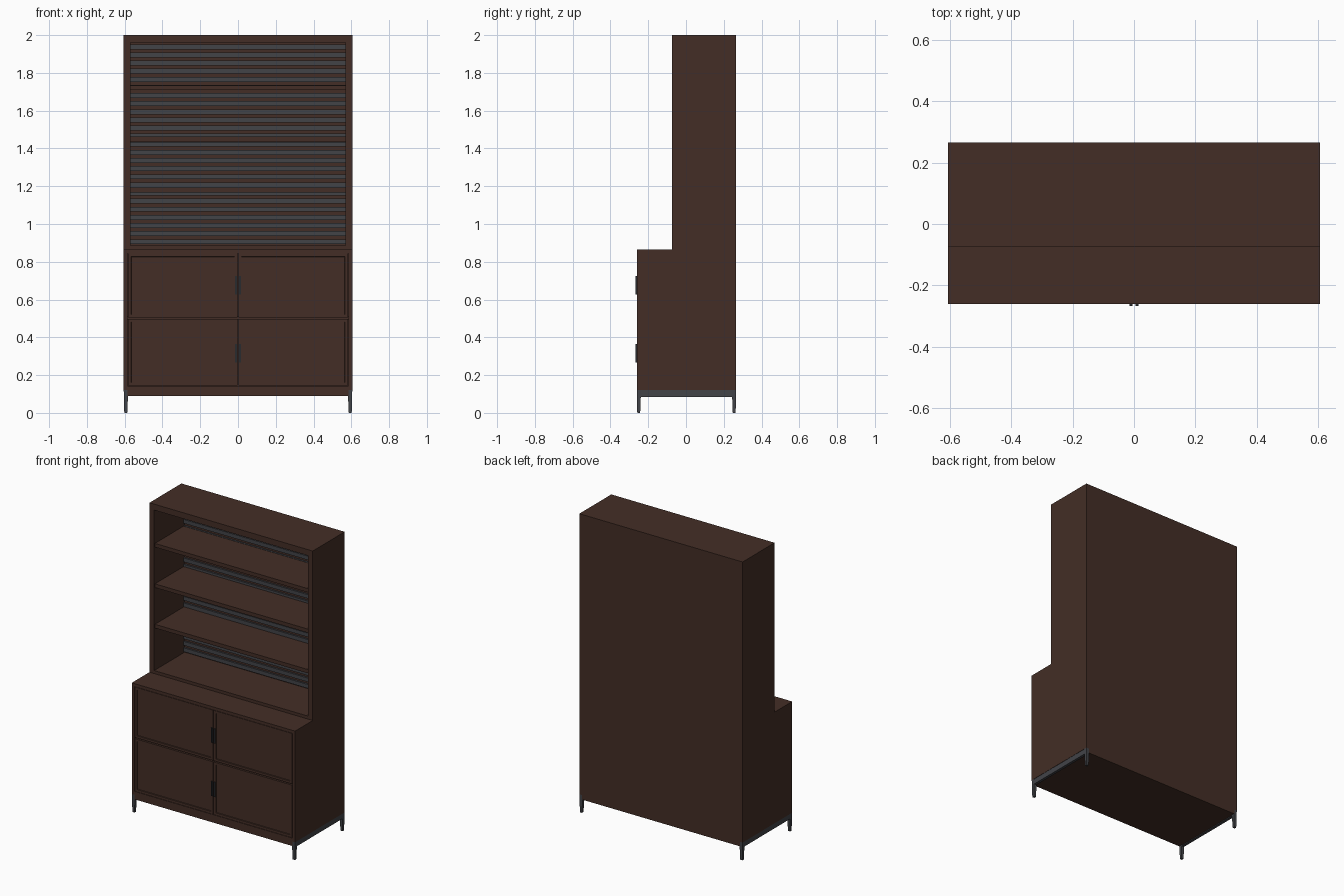
import bpy, bmesh

if "Cube" in bpy.data.objects:
    bpy.data.objects.remove(bpy.data.objects["Cube"])


def material(name, rgb):
    m = bpy.data.materials.new(name)
    m.diffuse_color = (*rgb, 1)
    m.use_nodes = True
    m.node_tree.nodes["Principled BSDF"].inputs["Base Color"].default_value = m.diffuse_color
    return m


WOOD = material("dark_brown_wood", (0.057, 0.027, 0.019))
METAL = material("grey_metal", (0.054, 0.057, 0.064))
DARK = material("dark_handle_metal", (0.022, 0.024, 0.028))


def finish(name, bm, mat):
    bmesh.ops.recalc_face_normals(bm, faces=bm.faces)
    me = bpy.data.meshes.new(name)
    bm.to_mesh(me)
    bm.free()
    me.materials.append(mat)
    ob = bpy.data.objects.new(name, me)
    bpy.context.collection.objects.link(ob)
    return ob


def box_bm(x, y, z):
    """Box from three (low, high) ranges."""
    bm = bmesh.new()
    bmesh.ops.create_cube(bm, size=1)
    for v in bm.verts:
        v.co = [r[0] + (r[1] - r[0]) * (c + 0.5) for r, c in zip((x, y, z), v.co)]
    return bm


def box(name, x, y, z, mat=WOOD):
    return finish(name, box_bm(x, y, z), mat)


def span(s, a, b):
    """Mirror an x (or y) range to the side given by sign s."""
    return tuple(sorted((s * a, s * b)))


W, FRONT, BACK, UP_FRONT = 0.605, -0.26, 0.265, -0.073

# lower cabinet carcass
box("base_panel", (-0.585, 0.585), (FRONT, BACK), (0.09, 0.12))
box("cabinet_floor", (-0.585, 0.585), (FRONT, BACK), (0.12, 0.143))
box("cabinet_back", (-0.585, 0.585), (0.25, BACK), (0.143, 0.845))
box("cabinet_top", (-W, W), (FRONT, BACK), (0.845, 0.865))
box("cabinet_divider", (-0.585, 0.585), (-0.235, 0.25), (0.495, 0.51))

# upper bookcase carcass
box("bookcase_floor", (-W, W), (UP_FRONT, BACK), (0.865, 0.885))
box("bookcase_top", (-W, W), (UP_FRONT, BACK), (1.96, 2.0))
box("bookcase_back", (-0.57, 0.57), (0.25, BACK), (0.885, 1.96))

for s, side in ((-1, "left"), (1, "right")):
    box(f"cabinet_side_{side}", span(s, 0.585, W), (FRONT, BACK), (0.12, 0.845))
    box(f"bookcase_side_{side}", span(s, 0.57, W), (UP_FRONT, BACK), (0.885, 1.96))
    # metal rail under each side
    box(f"base_rail_{side}", span(s, 0.585, 0.603), (FRONT + 0.002, BACK - 0.002), (0.085, 0.12), METAL)

    # tapered legs, outer edges straight
    for y0, y1, end in ((FRONT, FRONT + 0.022, "front"), (BACK, BACK - 0.022, "back")):
        bm = box_bm(span(s, 0.581, W), tuple(sorted((y0, y1))), (0, 0.12))
        for v in bm.verts:
            if v.co.z < 0.01:
                v.co.x = s * 0.602 + (v.co.x - s * W) * 0.65
                v.co.y = y0 + (v.co.y - y0) * 0.7 + (0.002 if end == "front" else -0.002)
        finish(f"{end}_leg_{side}", bm, METAL)

    # doors with a recessed panel, and bar handles
    for row, z, h in (("lower", (0.145, 0.497), (0.268, 0.366)),
                      ("upper", (0.505, 0.843), (0.626, 0.724))):
        bm = box_bm(span(s, 0.002, 0.582), (FRONT, FRONT + 0.02), z)
        bm.normal_update()
        face = [f for f in bm.faces if f.normal.y < -0.9]
        bmesh.ops.inset_region(bm, faces=face, thickness=0.022)
        bmesh.ops.inset_region(bm, faces=face, thickness=0.002, depth=-0.005)
        finish(f"{row}_door_{side}", bm, WOOD)
        box(f"{row}_handle_{side}", span(s, 0.005, 0.015), (-0.267, FRONT), h, DARK)

# shelves
for i in range(3):
    z = 1.167 + 0.271 * i
    box(f"shelf_{i + 1}", (-0.57, 0.57), (UP_FRONT + 0.008, 0.25), (z, z + 0.025))

# horizontal metal slats in front of the back panel
PITCH = 0.043
for i in range(25):
    z = 0.893 + PITCH * i
    box(f"back_slat_{i + 1}", (-0.57, 0.57), (0.238, 0.25), (z, z + 0.026), METAL)
